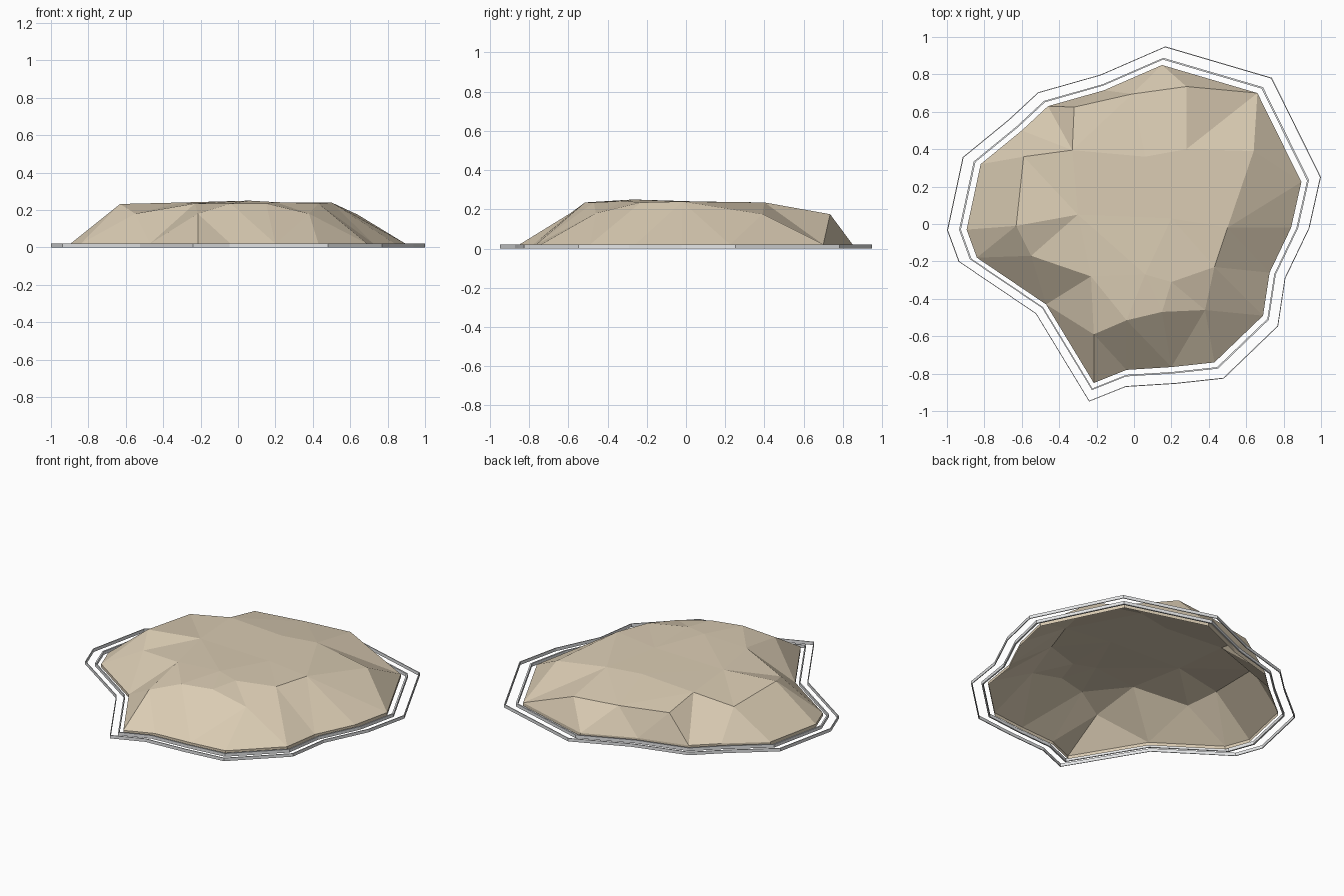
import bpy
from mathutils import Vector
from mathutils.geometry import delaunay_2d_cdt

if "Cube" in bpy.data.objects:
    bpy.data.objects.remove(bpy.data.objects["Cube"])

RIM = 0.02   # height of the mound's skirt and of the ripple rings


def material(name, rgb):
    m = bpy.data.materials.new(name)
    m.diffuse_color = (*rgb, 1)
    m.use_nodes = True
    m.node_tree.nodes["Principled BSDF"].inputs["Base Color"].default_value = m.diffuse_color
    return m


def add_object(name, verts, faces, mat):
    me = bpy.data.meshes.new(name)
    me.from_pydata(verts, [], faces)
    me.materials.append(mat)
    me.update()
    ob = bpy.data.objects.new(name, me)
    bpy.context.collection.objects.link(ob)
    return ob


sand = material("sand", (0.70, 0.60, 0.45))
foam = material("pale_foam", (0.78, 0.79, 0.80))

# Shoreline, counter-clockwise
shore = [(-.215, -.85), (-.04, -.78), (.20, -.765), (.43, -.74), (.69, -.49),
         (.725, -.26), (.84, -.02), (.895, .225), (.66, .70), (.15, .85),
         (-.16, .715), (-.46, .63), (-.60, .50), (-.82, .32), (-.895, -.03),
         (-.84, -.18), (-.47, -.43)]

# Shoulder of the mound, then the plateau inside it
shoulder = [(-.215, -.59, .18), (-.04, -.515, .235), (.15, -.47, .235),
            (.38, -.46, .18), (.43, -.23, .235), (.50, -.02, .24),
            (.64, .39, .175), (.28, .735, .175), (-.01, .695, .18),
            (-.32, .625, .19), (-.33, .395, .235), (-.59, .36, .20),
            (-.63, -.01, .232), (-.55, -.17, .18), (-.23, -.28, .235)]
plateau = [(-.30, .05, .24), (.06, -.27, .25), (.20, -.31, .242),
           (.06, .36, .235), (.28, .40, .235), (.20, .03, .238)]

# Mound: triangulated shell along shoreline and shoulder creases, open below
n, s = len(shore), len(shoulder)
pts = [(x, y, RIM) for x, y in shore] + shoulder + plateau
edges = [(i, (i + 1) % n) for i in range(n)]
edges += [(n + i, n + (i + 1) % s) for i in range(s) if i != 6]
edges += [(n + 6, 8), (8, n + 7)]          # crease dips to the shore corner
co, _, tris, orig, _, _ = delaunay_2d_cdt(
    [Vector(p[:2]) for p in pts], edges, [], 1, 1e-5)
verts = [(c.x, c.y, pts[o[0]][2] if o else RIM) for c, o in zip(co, orig)]
faces = [tuple(t) for t in tris]
where = {o: k for k, os in enumerate(orig) for o in os}
low = len(verts)
verts += [(x, y, 0) for x, y in shore]
for i in range(n):
    j = (i + 1) % n
    faces.append((low + i, low + j, where[j], where[i]))
add_object("sand_mound", verts, faces, sand)


# Ripple rings: thin upright bands following the shoreline
def ripple(name, inner, outer):
    v = [(x * k, y * k, z) for k, z in
         ((outer, 0), (outer, RIM), (inner, RIM), (inner, 0)) for x, y in shore]
    f = []
    for a in range(4):
        b = (a + 1) % 4
        for i in range(n):
            j = (i + 1) % n
            f.append((a * n + i, a * n + j, b * n + j, b * n + i))
    add_object(name, v, f, foam)


ripple("inner_ripple", 1.034, 1.045)
ripple("outer_ripple", 1.111, 1.117)
